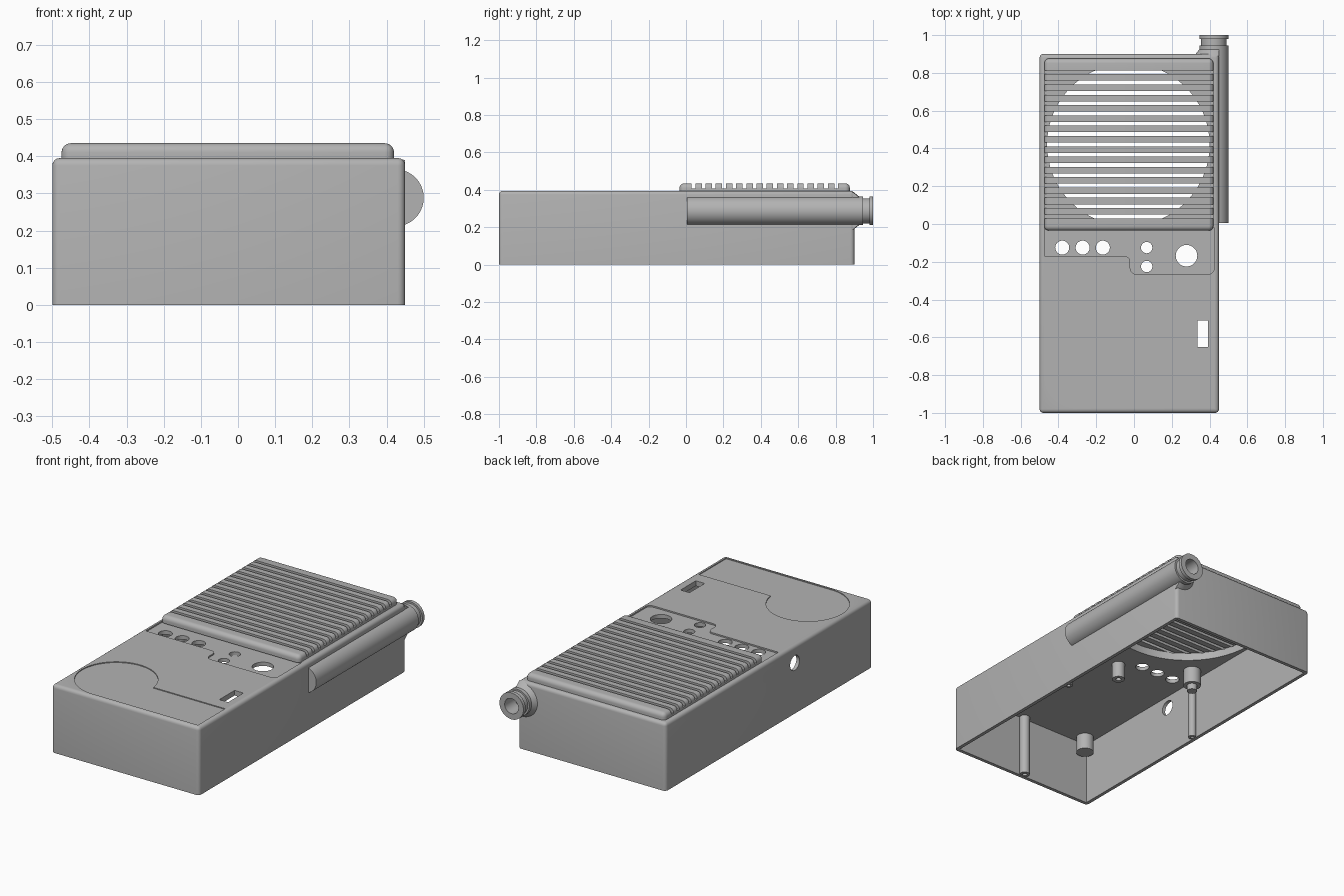
import bpy, bmesh, math
from mathutils import Matrix, Vector

cube = bpy.data.objects.get("Cube")
if cube:
    bpy.data.objects.remove(cube, do_unlink=True)

grey = bpy.data.materials.new("plain grey plastic")
grey.use_nodes = True
tone = (0.45, 0.45, 0.45, 1)
grey.diffuse_color = tone
grey.node_tree.nodes["Principled BSDF"].inputs["Base Color"].default_value = tone


def finish(name, bm):
    bmesh.ops.recalc_face_normals(bm, faces=bm.faces)
    me = bpy.data.meshes.new(name)
    bm.to_mesh(me)
    bm.free()
    me.materials.append(grey)
    ob = bpy.data.objects.new(name, me)
    bpy.context.collection.objects.link(ob)
    return ob


def box(name, x0, x1, y0, y1, z0, z1, rounding=0, segments=4):
    """Box whose upright and top edges can be rounded."""
    bm = bmesh.new()
    size = Matrix.Diagonal((x1 - x0, y1 - y0, z1 - z0, 1))
    mid = Matrix.Translation(((x0 + x1) / 2, (y0 + y1) / 2, (z0 + z1) / 2))
    bmesh.ops.create_cube(bm, size=1, matrix=mid @ size)
    if rounding:
        edges = [e for e in bm.edges if max(v.co.z for v in e.verts) > z1 - 1e-4]
        bmesh.ops.bevel(bm, geom=edges, offset=rounding, segments=segments,
                        profile=0.5, affect='EDGES')
    return finish(name, bm)


def rod(name, start, end, r0, r1=None, sides=48):
    """Closed cylinder or cone between two points."""
    start, end = Vector(start), Vector(end)
    axis = end - start
    turn = axis.to_track_quat('Z', 'Y').to_matrix().to_4x4()
    bm = bmesh.new()
    bmesh.ops.create_cone(bm, cap_ends=True, segments=sides, radius1=r0,
                          radius2=r0 if r1 is None else r1, depth=axis.length,
                          matrix=Matrix.Translation((start + end) / 2) @ turn)
    return finish(name, bm)


def prism(name, points, z0, z1):
    bm = bmesh.new()
    face = bm.faces.new([bm.verts.new((x, y, z0)) for x, y in points])
    top = bmesh.ops.extrude_face_region(bm, geom=[face])["geom"]
    bmesh.ops.translate(bm, vec=(0, 0, z1 - z0),
                        verts=[g for g in top if isinstance(g, bmesh.types.BMVert)])
    return finish(name, bm)


def boolean(target, tool, operation='DIFFERENCE'):
    mod = target.modifiers.new("shape", 'BOOLEAN')
    mod.object, mod.operation, mod.solver = tool, operation, 'EXACT'
    bpy.context.view_layer.objects.active = target
    bpy.ops.object.modifier_apply(modifier=mod.name)
    bpy.data.objects.remove(tool, do_unlink=True)


def arc(cx, cy, r, a0, a1, n):
    return [(cx + r * math.cos(math.radians(a0 + (a1 - a0) * i / n)),
             cy + r * math.sin(math.radians(a0 + (a1 - a0) * i / n))) for i in range(n + 1)]


TOP = 0.395
FLOOR = TOP - 0.03

# Hollow case, open at the bottom
case = box("case", -0.5, 0.45, -1, 0.9, 0, TOP, 0.02)
bm = bmesh.new()
bm.from_mesh(case.data)
uprights = [e for e in bm.edges
            if abs(e.verts[0].co.z - e.verts[1].co.z) > 0.2 and e.calc_face_angle(0) > 1]
if uprights:
    bmesh.ops.bevel(bm, geom=uprights, offset=0.02, segments=4, profile=0.5, affect='EDGES')
bm.to_mesh(case.data)
bm.free()
boolean(case, box("hollow", -0.48, 0.43, -0.98, 0.88, -0.1, FLOOR))

# Shallow label recesses on the top
control = [(-0.475, -0.02), (-0.475, -0.17)] + arc(-0.05, -0.2, 0.03, 90, 0, 5)
control += arc(0.01, -0.235, 0.03, 180, 270, 5) + arc(0.395, -0.235, 0.03, 270, 360, 5)
control += [(0.425, -0.02)]
boolean(case, prism("control_recess", control, TOP - 0.008, TOP + 0.1))
label = arc(-0.255, -0.755, 0.22, 8, 270, 48) + [(0.425, -0.975), (0.425, -0.725)]
boolean(case, prism("label_recess", label, TOP - 0.005, TOP + 0.1))

# Control holes, slider slot, side socket and speaker opening
holes = [(x, -0.125, 0.037) for x in (-0.38, -0.272, -0.165)]
holes += [(0.067, -0.125, 0.03), (0.067, -0.225, 0.03), (0.278, -0.168, 0.057)]
for x, y, r in holes:
    boolean(case, rod("hole", (x, y, 0.3), (x, y, 0.5), r))
boolean(case, box("slot", 0.335, 0.392, -0.65, -0.51, 0.3, 0.5))
boolean(case, rod("side_hole", (-0.6, -0.286, 0.295), (-0.4, -0.286, 0.295), 0.043))
CX, CY, R = -0.03, 0.42, 0.43
boolean(case, rod("speaker_hole", (CX, CY, 0.2), (CX, CY, 0.5), R, sides=96))

# Speaker grille: rounded block with slits over a round opening
grille = box("speaker_grille", -0.475, 0.42, -0.035, 0.876, TOP - 0.002, 0.435, 0.025, 6)
boolean(grille, rod("opening", (CX, CY, 0.3), (CX, CY, 0.41), R, sides=96))
for i in range(15):
    y = 0.03 + 0.0545 * i
    boolean(grille, box("slit", -0.6, 0.6, y, y + 0.02, 0.408, 0.5))

# Side tube: buried in the wall, free at the back, with flanged mouth
AX, AZ = 0.423, 0.288
tube = rod("side_tube", (AX, 0.005, AZ), (AX, 0.946, AZ), 0.077, sides=64)
boolean(tube, box("inner_trim", 0.2, 0.44, -0.1, 0.89, 0, 0.6))
collar = rod("tube_collar", (AX, 0.89, AZ), (AX, 0.925, AZ), 0.105, 0.077, sides=64)
boolean(collar, box("collar_trim", 0.449, 0.7, 0.8, 1, 0, 0.6))
neck = rod("tube_neck", (AX, 0.94, AZ), (AX, 0.985, AZ), 0.067, sides=64)
flange = rod("tube_flange", (AX, 0.98, AZ), (AX, 1, AZ), 0.077, sides=64)
for part in (tube, collar, neck, flange):
    boolean(part, rod("bore", (AX, 0.905, AZ), (AX, 1.1, AZ), 0.044))

# Screw posts on the walls and pegs under the top
posts = []
for x, y, r in ((-0.025, -0.965, 0.028), (-0.468, -0.06, 0.022), (0.418, -0.06, 0.022)):
    post = rod("wall_post", (x, y, 0.003), (x, y, FLOOR + 0.01), r, sides=24)
    boolean(post, rod("screw_hole", (x, y, -0.1), (x, y, 0.08), r * 0.45, sides=16))
    posts.append(post)
for x, y, r in ((-0.42, -0.92, 0.048), (0.37, -0.92, 0.048), (-0.40, 0.02, 0.048),
                (0.35, 0.02, 0.048), (-0.045, -0.187, 0.035)):
    peg = rod("peg", (x, y, 0.27), (x, y, FLOOR + 0.01), r, sides=32)
    if r < 0.04:
        boolean(peg, rod("peg_hole", (x, y, 0.2), (x, y, 0.33), 0.015, sides=16))
    posts.append(peg)
    if y > 0:
        posts.append(rod("peg_tip", (x, y, 0.235), (x, y, 0.28), 0.028, sides=24))

# Smooth shading with sharp edges kept
bpy.ops.object.select_all(action='DESELECT')
for ob in [case, grille, tube, collar, neck, flange] + posts:
    ob.select_set(True)
bpy.context.view_layer.objects.active = case
bpy.ops.object.shade_smooth_by_angle(angle=math.radians(35))
